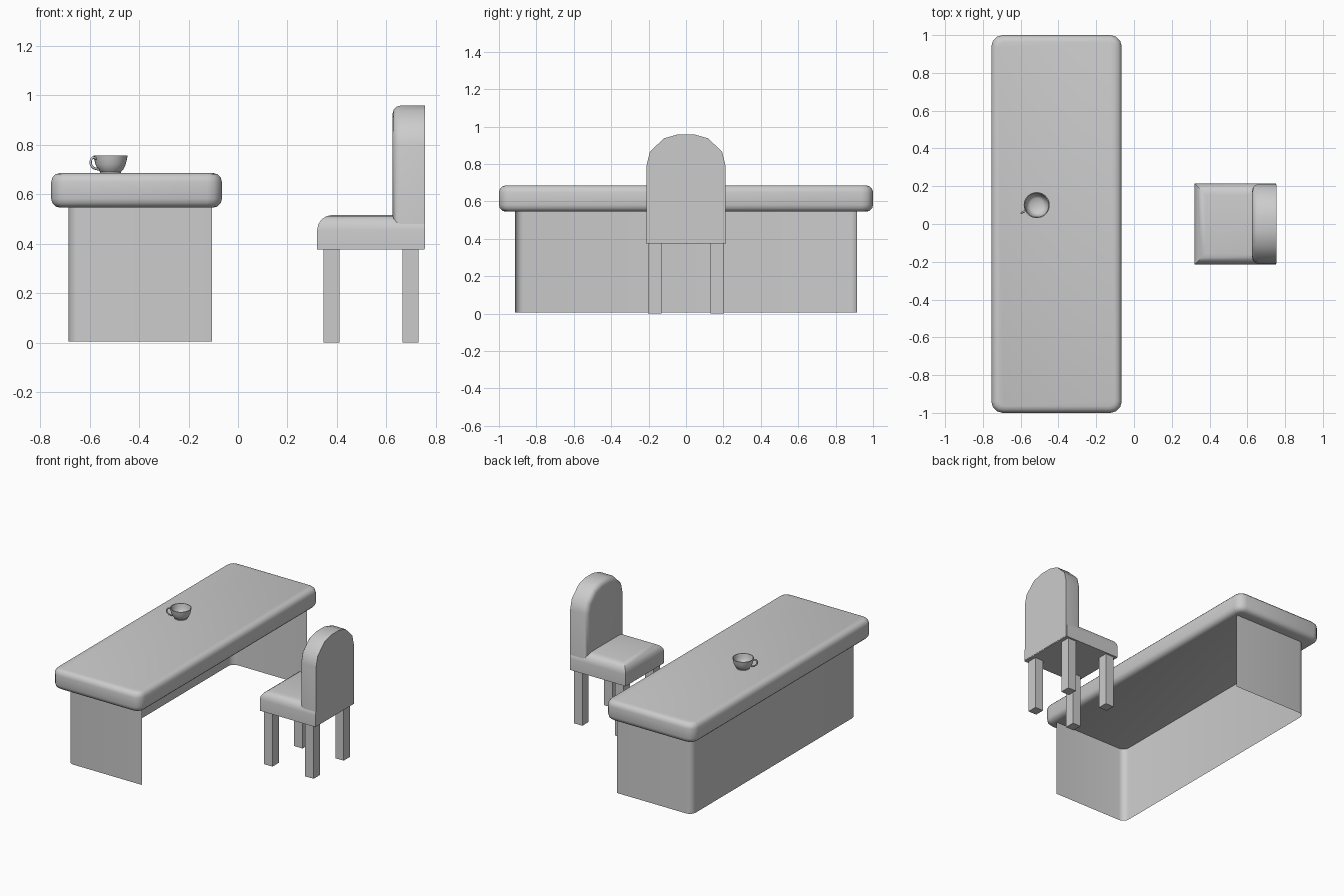
import bpy, bmesh, math
from mathutils import Vector

if "Cube" in bpy.data.objects:
    bpy.data.objects.remove(bpy.data.objects["Cube"])


def finish(name, bm, smooth=True):
    bmesh.ops.remove_doubles(bm, verts=bm.verts, dist=1e-5)
    bmesh.ops.recalc_face_normals(bm, faces=bm.faces)
    mesh = bpy.data.meshes.new(name)
    bm.to_mesh(mesh)
    bm.free()
    obj = bpy.data.objects.new(name, mesh)
    bpy.context.collection.objects.link(obj)
    if smooth:
        bpy.ops.object.select_all(action='DESELECT')
        obj.select_set(True)
        bpy.context.view_layer.objects.active = obj
        bpy.ops.object.shade_smooth_by_angle(angle=math.radians(40))
    return obj


def box(lo, hi):
    bm = bmesh.new()
    bmesh.ops.create_cube(bm, size=1)
    lo, hi = Vector(lo), Vector(hi)
    for v in bm.verts:
        v.co = (lo + hi) / 2 + v.co * (hi - lo)
    return bm


def bevel(bm, test, width, segments):
    edges = [e for e in bm.edges if test(*(v.co for v in e.verts))]
    bmesh.ops.bevel(bm, geom=edges, offset=width, segments=segments,
                    profile=0.5, affect='EDGES', clamp_overlap=True)


def at(axis, value):
    return lambda a, b: abs(a[axis] - value) < 1e-4 and abs(b[axis] - value) < 1e-4


# Table top: rounded corners, then rounded rims
bm = box((-0.755, -1, 0.545), (-0.065, 1, 0.685))
bevel(bm, lambda a, b: abs(a.z - b.z) > 0.1, 0.06, 3)
bevel(bm, lambda a, b: at(2, 0.685)(a, b) or at(2, 0.545)(a, b), 0.036, 3)
finish("table_top", bm)

# Table base: thin U-shaped panel, open toward the chair
r, steps = 0.045, 4
path = [(-0.105, -0.915)]
for sy in (-1, 1):
    arc = [(-0.685 + r - r * math.sin(t), sy * (0.915 - r + r * math.cos(t)))
           for t in (math.pi / 2 * i / steps for i in range(steps + 1))]
    path += arc if sy < 0 else arc[::-1]
path.append((-0.105, 0.915))
bm = bmesh.new()
low = [bm.verts.new((x, y, 0.005)) for x, y in path]
high = [bm.verts.new((x, y, 0.56)) for x, y in path]
for i in range(len(path) - 1):
    bm.faces.new((low[i], low[i + 1], high[i + 1], high[i]))
finish("table_base", bm)

# Seat: cushion rounded on the front and side top edges
bm = box((0.32, -0.215, 0.375), (0.753, 0.215, 0.515))
bevel(bm, lambda a, b: at(2, 0.515)(a, b) and not at(0, 0.753)(a, b), 0.06, 4)
finish("seat", bm)

# Backrest: arched outline with a rounded front rim
half = [(0.21, 0.38), (0.21, 0.795), (0.193, 0.865), (0.118, 0.937), (0.043, 0.958)]
outline = half + [(-y, z) for y, z in reversed(half)]
bm = bmesh.new()
face = bm.faces.new([bm.verts.new((0.755, y, z)) for y, z in outline])
new = bmesh.ops.extrude_face_region(bm, geom=[face])["geom"]
bmesh.ops.translate(bm, vec=(-0.13, 0, 0),
                    verts=[g for g in new if isinstance(g, bmesh.types.BMVert)])
if not face.is_valid or len(bm.faces) < len(outline) + 2:
    bm.faces.new([next(v for v in bm.verts if (v.co - Vector((0.755, y, z))).length < 1e-4)
                  for y, z in outline])
bmesh.ops.recalc_face_normals(bm, faces=bm.faces)
bevel(bm, at(0, 0.625), 0.033, 3)
finish("backrest", bm)

# Four chair legs
for xname, x in (("front", 0.345), ("back", 0.665)):
    for yname, y in (("left", -0.202), ("right", 0.132)):
        finish(f"{xname}_{yname}_leg", box((x, y, 0), (x + 0.065, y + 0.07, 0.38)), False)

# Cup: lathed bowl with a small foot and a thin wall
profile = [(0, 0.69), (0.036, 0.69), (0.038, 0.685), (0.042, 0.685), (0.042, 0.69),
           (0.053, 0.702), (0.061, 0.72), (0.066, 0.74), (0.069, 0.756),
           (0.064, 0.756), (0.061, 0.74), (0.056, 0.72), (0.048, 0.705),
           (0.036, 0.696), (0, 0.694)]
centre = Vector((-0.515, 0.1, 0))
bm = bmesh.new()
verts = [bm.verts.new(centre + Vector((d, 0, z))) for d, z in profile]
edges = [bm.edges.new(pair) for pair in zip(verts, verts[1:])]
bmesh.ops.spin(bm, geom=verts + edges, cent=centre, axis=(0, 0, 1),
               angle=math.tau, steps=32)
finish("cup", bm)

# Cup handle: curved loop on the side of the bowl
curve = bpy.data.curves.new("cup_handle", 'CURVE')
curve.dimensions = '3D'
curve.bevel_depth = 0.005
curve.bevel_resolution = 2
curve.resolution_u = 6
points = [(0.063, 0.742), (0.080, 0.747), (0.090, 0.732), (0.084, 0.711), (0.054, 0.699)]
spline = curve.splines.new('BEZIER')
spline.bezier_points.add(len(points) - 1)
for p, (d, z) in zip(spline.bezier_points, points):
    p.co = (d, 0, z)
    p.handle_left_type = p.handle_right_type = 'AUTO'
handle = bpy.data.objects.new("cup_handle", curve)
handle.location = centre
handle.rotation_euler.z = math.radians(207)
bpy.context.collection.objects.link(handle)
